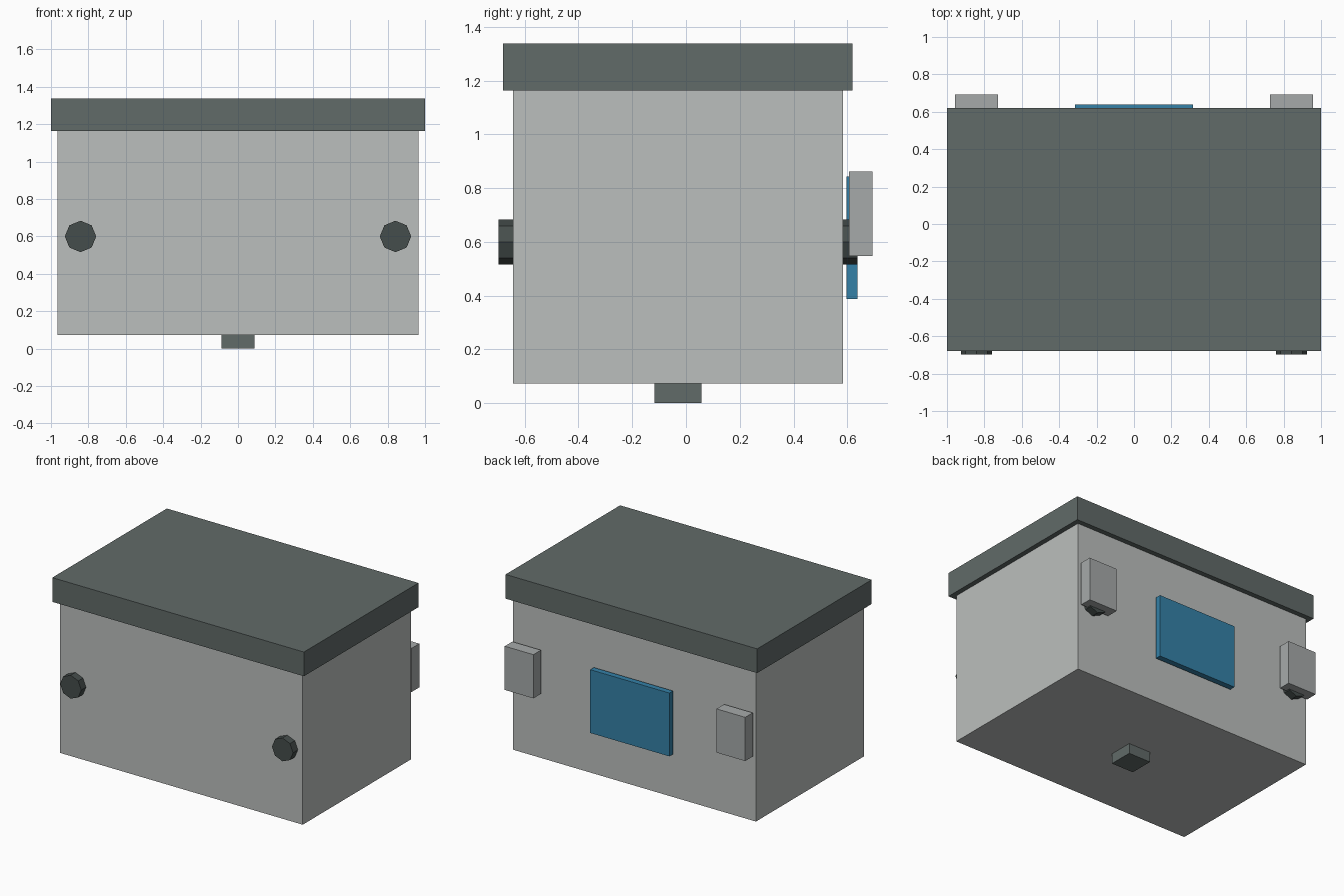
import bpy
import math

if "Cube" in bpy.data.objects:
    bpy.data.objects.remove(bpy.data.objects["Cube"])


def material(name, rgb):
    mat = bpy.data.materials.new(name)
    mat.diffuse_color = (*rgb, 1)
    mat.use_nodes = True
    mat.node_tree.nodes["Principled BSDF"].inputs["Base Color"].default_value = mat.diffuse_color
    return mat


def box(name, x, y, z, mat=None):
    """Box from (min, max) ranges on each axis."""
    loc = [(a + b) / 2 for a, b in (x, y, z)]
    bpy.ops.mesh.primitive_cube_add(size=1, location=loc)
    ob = bpy.context.object
    ob.name = name
    ob.scale = [b - a for a, b in (x, y, z)]
    bpy.ops.object.transform_apply(location=False, rotation=False, scale=True)
    if mat:
        ob.data.materials.append(mat)
    return ob


dark = material("dark_grey", (0.12, 0.145, 0.14))
darker = material("charcoal", (0.06, 0.075, 0.072))
light = material("light_grey", (0.5, 0.52, 0.51))
mid = material("mid_grey", (0.38, 0.4, 0.4))
blue = material("blue", (0.035, 0.22, 0.39))

# Main housing, overhanging lid and centre foot
box("housing", (-0.965, 0.965), (-0.643, 0.584), (0.073, 1.163), light)
box("lid", (-1, 1), (-0.68, 0.62), (1.163, 1.337), dark)
box("foot", (-0.088, 0.088), (-0.117, 0.057), (0, 0.073), dark)

# Blue panel on the back
box("back_panel", (-0.315, 0.315), (0.597, 0.638), (0.388, 0.843), blue)

# Octagonal pins through the housing, and a back block over each
for side, s in (("left", -1), ("right", 1)):
    bpy.ops.mesh.primitive_cylinder_add(
        vertices=8, radius=0.084, depth=1.334,
        location=(s * 0.842, -0.03, 0.6), rotation=(math.pi / 2, 0, 0))
    pin = bpy.context.object
    pin.name = side + "_pin"
    pin.data.materials.append(darker)

    cx = s * 0.842
    box(side + "_back_block", (cx - 0.114, cx + 0.114),
        (0.607, 0.693), (0.547, 0.861), mid)
